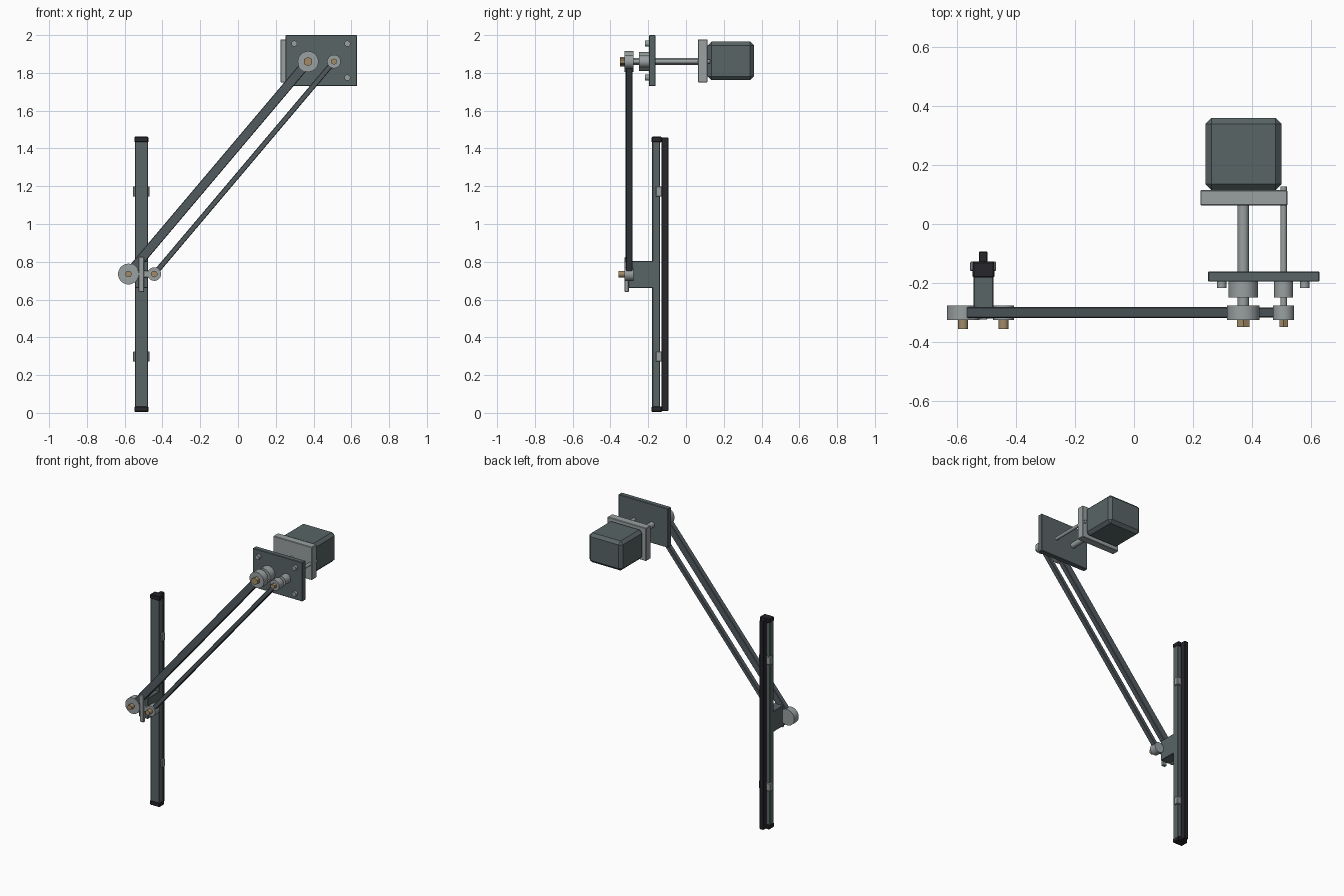
import bpy, bmesh
from math import radians, atan2, hypot
from mathutils import Matrix, Vector

old = bpy.data.objects.get("Cube")
if old:
    bpy.data.objects.remove(old, do_unlink=True)


def material(name, rgb):
    m = bpy.data.materials.new(name)
    m.use_nodes = True
    m.diffuse_color = (*rgb, 1)
    m.node_tree.nodes["Principled BSDF"].inputs["Base Color"].default_value = (*rgb, 1)
    return m


SLATE = material("slate paint", (0.10, 0.128, 0.132))
ARM = material("dark arm paint", (0.085, 0.105, 0.115))
STEEL = material("light steel", (0.32, 0.35, 0.355))
BRASS = material("brass", (0.36, 0.26, 0.14))
RUBBER = material("black rubber", (0.02, 0.02, 0.025))


def finish(name, bm, mat, smooth=False):
    bmesh.ops.recalc_face_normals(bm, faces=bm.faces)
    me = bpy.data.meshes.new(name)
    bm.to_mesh(me)
    bm.free()
    me.materials.append(mat)
    ob = bpy.data.objects.new(name, me)
    bpy.context.collection.objects.link(ob)
    if smooth:
        bpy.ops.object.select_all(action='DESELECT')
        ob.select_set(True)
        bpy.context.view_layer.objects.active = ob
        bpy.ops.object.shade_smooth_by_angle(angle=radians(35))
    return ob


def box(name, xs, ys, zs, mat, bevel=0.003):
    """Box given by its extents along each axis, with chamfered edges."""
    lo, hi = Vector((xs[0], ys[0], zs[0])), Vector((xs[1], ys[1], zs[1]))
    bm = bmesh.new()
    bmesh.ops.create_cube(bm, size=1, matrix=Matrix.Translation((lo + hi) / 2)
                          @ Matrix.Diagonal((*(hi - lo), 1)))
    if bevel:
        bmesh.ops.bevel(bm, geom=bm.edges[:], offset=bevel, segments=1, affect='EDGES')
    return finish(name, bm, mat)


def rod(name, x, z, r, ys, mat, sides=32):
    """Cylinder lying along y."""
    bm = bmesh.new()
    m = Matrix.Translation((x, sum(ys) / 2, z)) @ Matrix.Rotation(radians(90), 4, 'X')
    bmesh.ops.create_cone(bm, cap_ends=True, segments=sides, radius1=r, radius2=r,
                          depth=abs(ys[1] - ys[0]), matrix=m)
    return finish(name, bm, mat, smooth=sides > 6)


def link(name, a, b, width, ys, mat, trim):
    """Straight bar between two pivots in the xz plane."""
    dx, dz = b[0] - a[0], b[1] - a[1]
    length = hypot(dx, dz) - 2 * trim
    ob = box(name, (-length / 2, length / 2), ys, (-width / 2, width / 2), mat)
    ob.data.transform(Matrix.Translation(((a[0] + b[0]) / 2, 0, (a[1] + b[1]) / 2))
                      @ Matrix.Rotation(-atan2(dz, dx), 4, 'Y'))
    return ob


# Pivot positions
TOP_Z, LOW_Z = 1.86, 0.735
DRIVE, IDLER = 0.371, 0.508
LOW_DRIVE, LOW_IDLER = -0.58, -0.443

# Motor, flange and mounting plate
box("motor_body", (0.243, 0.501), (0.115, 0.36), (1.762, 1.966), SLATE, 0.02)
box("motor_flange", (0.225, 0.521), (0.063, 0.115), (1.75, 1.978), STEEL)
box("mounting_plate", (0.251, 0.63), (-0.196, -0.161), (1.73, 2.0), SLATE)
for i, x in enumerate((0.298, 0.579)):
    for j, z in enumerate((1.775, 1.955)):
        rod(f"plate_bolt_{i}{j}", x, z, 0.016, (-0.217, -0.19), STEEL, 16)

# Shafts and collars
rod("drive_shaft", DRIVE, TOP_Z, 0.019, (-0.3, 0.07), STEEL)
rod("idler_shaft", IDLER, TOP_Z, 0.011, (-0.3, 0.128), STEEL)
rod("drive_collar", DRIVE, TOP_Z, 0.05, (-0.25, -0.19), STEEL)
rod("idler_collar", IDLER, TOP_Z, 0.032, (-0.25, -0.19), STEEL)

# Hubs and nuts at the four pivots
for name, x, z, r, nut, tip in (
        ("drive", DRIVE, TOP_Z, 0.055, 0.025, -0.35),
        ("idler", IDLER, TOP_Z, 0.036, 0.017, -0.35),
        ("lower_drive", LOW_DRIVE, LOW_Z, 0.055, 0.017, -0.357),
        ("lower_idler", LOW_IDLER, LOW_Z, 0.036, 0.017, -0.357)):
    rod(name + "_hub", x, z, r, (-0.326, -0.277), STEEL)
    rod(name + "_nut", x, z, nut, (tip, -0.32), BRASS, 6 if z > 1 else 16)

# Parallel arms and the lower coupler
link("drive_arm", (LOW_DRIVE, LOW_Z), (DRIVE, TOP_Z), 0.05, (-0.319, -0.282), ARM, 0.025)
link("idler_arm", (LOW_IDLER, LOW_Z), (IDLER, TOP_Z), 0.028, (-0.317, -0.284), ARM, 0.015)
link("coupler", (LOW_DRIVE, LOW_Z), (LOW_IDLER, LOW_Z), 0.036, (-0.32, -0.285), STEEL, 0.01)

# Blade carrier
box("blade_bracket", (-0.545, -0.477), (-0.305, -0.15), (0.662, 0.805), SLATE)
box("bracket_tab", (-0.526, -0.497), (-0.325, -0.303), (0.64, 0.825), STEEL)

# Wiper blade with end caps, rubber edge and clips
box("blade_beam", (-0.545, -0.477), (-0.179, -0.137), (0.02, 1.45), SLATE)
box("rubber_edge", (-0.527, -0.497), (-0.13, -0.093), (0.01, 1.457), RUBBER)
for name, z in (("lower", 0.02), ("upper", 1.447)):
    box(name + "_end_cap", (-0.548, -0.474), (-0.182, -0.128),
        (z - 0.015, z + 0.015), RUBBER, 0.004)
for name, z in (("lower", 0.298), ("upper", 1.172)):
    box(name + "_clip", (-0.556, -0.468), (-0.16, -0.128), (z - 0.027, z + 0.027), STEEL)
